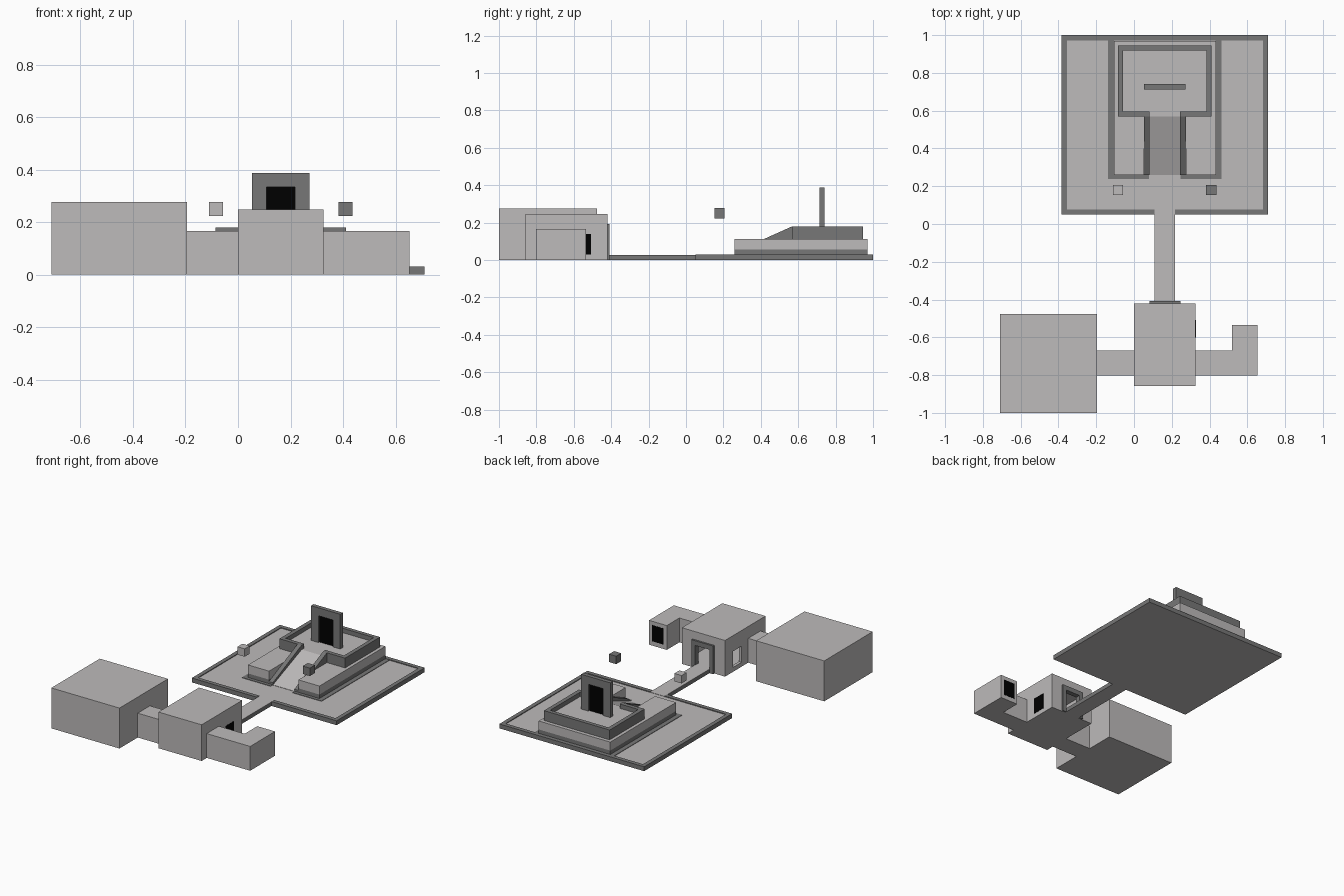
import bpy, bmesh
from mathutils import Vector

if "Cube" in bpy.data.objects:
    bpy.data.objects.remove(bpy.data.objects["Cube"])


def material(name, v):
    m = bpy.data.materials.new(name)
    m.diffuse_color = (v[0], v[1], v[2], 1)
    m.use_nodes = True
    m.node_tree.nodes["Principled BSDF"].inputs["Base Color"].default_value = m.diffuse_color
    return m


LIGHT = material("light_stone", (0.51, 0.495, 0.495))
DARK = material("dark_stone", (0.185, 0.185, 0.185))
BLACK = material("black_void", (0, 0, 0))
CX = 0.163  # symmetry axis of the court and temple


def prism(name, pts, direction, mat):
    """Closed outline of 3D points extruded along a direction."""
    bm = bmesh.new()
    face = bm.faces.new([bm.verts.new(p) for p in pts])
    new = bmesh.ops.extrude_face_region(bm, geom=[face])["geom"]
    bmesh.ops.translate(bm, vec=Vector(direction),
                        verts=[g for g in new if isinstance(g, bmesh.types.BMVert)])
    bmesh.ops.recalc_face_normals(bm, faces=bm.faces[:])
    me = bpy.data.meshes.new(name)
    bm.to_mesh(me)
    bm.free()
    me.materials.append(mat)
    ob = bpy.data.objects.new(name, me)
    bpy.context.collection.objects.link(ob)
    return ob


def slab(name, outline, z0, z1, mat):
    return prism(name, [(x, y, z0) for x, y in outline], (0, 0, z1 - z0), mat)


def box(name, x0, x1, y0, y1, z0, z1, mat):
    return slab(name, [(x0, y0), (x1, y0), (x1, y1), (x0, y1)], z0, z1, mat)


def pair(name, a, b, y0, y1, z0, z1, mat):
    """Two boxes mirrored about the axis, from distance a to b."""
    box(name + "_right", CX + a, CX + b, y0, y1, z0, z1, mat)
    box(name + "_left", CX - b, CX - a, y0, y1, z0, z1, mat)


def light_underside(ob):
    """Downward faces take the light stone."""
    ob.data.materials.append(LIGHT)
    for p in ob.data.polygons:
        if p.normal.z < -.9:
            p.material_index = 1


def cut(ob, cutters):
    bpy.context.view_layer.objects.active = ob
    for c in cutters:
        c.hide_render = True
        m = ob.modifiers.new("cut", 'BOOLEAN')
        m.operation, m.solver, m.object = 'DIFFERENCE', 'EXACT', c
        bpy.ops.object.modifier_apply(modifier=m.name)
        bpy.data.objects.remove(c)


# court: dark-edged slab, light floor, low rim open at the walkway
light_underside(box("court_slab", CX - .547, CX + .547, .05, 1, 0, .022, DARK))
box("court_floor", CX - .52, CX + .52, .077, .973, .021, .025, LIGHT)
pair("court_rim_side", .519, .547, .05, 1, .021, .03, DARK)
pair("court_rim_front", .055, .519, .05, .078, .021, .03, DARK)
box("court_rim_back", CX - .519, CX + .519, .972, 1, .021, .03, DARK)

# walkway from the hall to the court
light_underside(box("walkway_base", CX - .055, CX + .055, -.425, .05, 0, .026, DARK))
box("walkway_top", CX - .055, CX + .055, -.425, .078, .0255, .0275, LIGHT)

# dark border on the floor around the temple
pair("border_side", .269, .301, .238, .973, .024, .028, DARK)
pair("border_front", .083, .269, .238, .262, .024, .028, DARK)

# lower temple tier: U-shaped outline with a dark foot band
half = [(.27, .97), (.27, .26), (.111, .26), (.111, .57)]
outline = [(CX - d, y) for d, y in half] + [(CX + d, y) for d, y in reversed(half)]
slab("tier_foot", outline, .024, .055, DARK)
slab("tier_body", outline, .055, .113, LIGHT)

# upper terrace: light floor and dark parapet walls
box("terrace_floor", CX - .222, CX + .222, .594, .923, .11, .15, LIGHT)
pair("terrace_wall_side", .22, .248, .568, .945, .112, .18, DARK)
pair("terrace_wall_front", .08, .22, .568, .596, .112, .18, DARK)
box("terrace_wall_back", CX - .22, CX + .22, .918, .945, .112, .18, DARK)

# ramp with sloping parapets
prism("ramp", [(CX - .081, y, z) for y, z in
               [(.26, .024), (.26, .027), (.57, .15), (.595, .15), (.595, .024)]],
      (.162, 0, 0), LIGHT)
for side, x in (("left", CX - .111), ("right", CX + .081)):
    prism("ramp_parapet_" + side, [(x, y, z) for y, z in
          [(.26, .024), (.26, .042), (.568, .18), (.568, .024)]], (.03, 0, 0), DARK)

# gateway with a black panel seen from both sides
pair("gate_post", .055, .11, .713, .741, .149, .387, DARK)
box("gate_lintel", CX - .055, CX + .055, .713, .741, .333, .387, DARK)
box("gate_void", CX - .055, CX + .055, .723, .731, .149, .333, BLACK)

# floating cubes
box("light_cube", -.111, -.057, .153, .207, .223, .277, LIGHT)
box("dark_cube", .382, .436, .153, .207, .223, .277, DARK)

# hollow hall with a back doorway and a left window
hall = box("hall", 0, .326, -.858, -.421, 0, .247, LIGHT)
cut(hall, [box("inside", .02, .306, -.838, -.44, .026, .227, LIGHT),
           box("door_hole", CX - .056, CX + .056, -.5, -.35, .026, .163, LIGHT),
           box("window_hole", -.1, .1, -.6, -.508, .03, .14, LIGHT)])
box("hall_window_void", .32, .3272, -.6, -.508, .03, .14, BLACK)

# dark door frame lining the doorway
pair("door_jamb", .053, .082, -.425, -.408, .0, .192, DARK)
pair("door_reveal", .053, .057, -.441, -.42, .026, .164, DARK)
box("door_head", CX - .053, CX + .053, -.441, -.42, .16, .164, DARK)
box("door_lintel", CX - .053, CX + .053, -.425, -.408, .16, .192, DARK)

# large chamber, link and bent corridor
box("large_chamber", -.71, -.195, -1, -.477, 0, .276, LIGHT)
box("link_passage", -.195, 0, -.803, -.671, 0, .166, LIGHT)
slab("bent_corridor", [(.326, -.803), (.654, -.803), (.654, -.535), (.52, -.535),
                       (.52, -.671), (.326, -.671)], 0, .166, LIGHT)
box("corridor_void", .545, .629, -.54, -.5338, .03, .14, BLACK)
